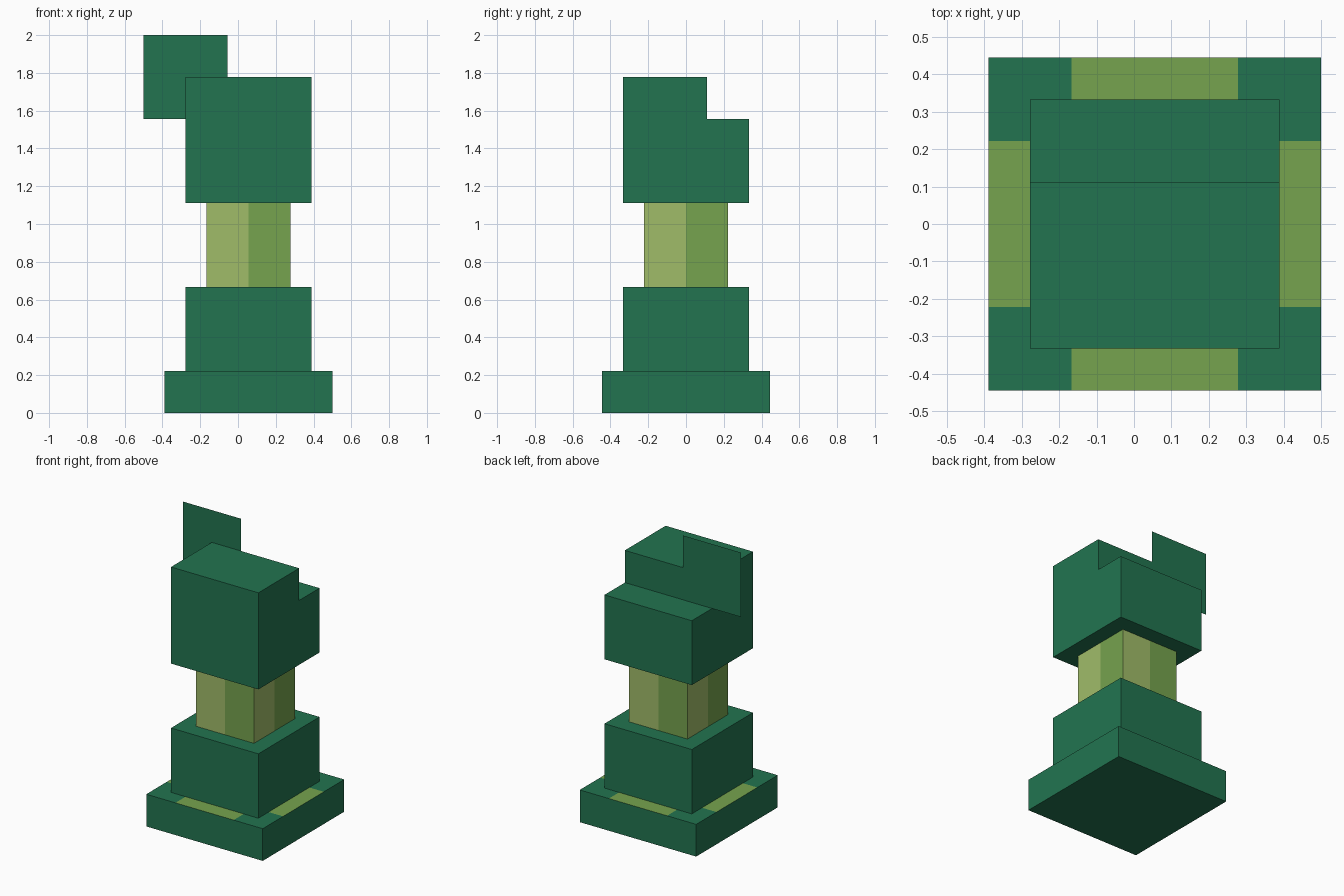
import bpy
import bmesh
from mathutils import Vector

if "Cube" in bpy.data.objects:
    bpy.data.objects.remove(bpy.data.objects["Cube"])

U = 1 / 9          # block module
CX = U / 2         # the column axis sits slightly right of centre


def material(name, rgb):
    def linear(v):
        v /= 255
        return v / 12.92 if v <= 0.04045 else ((v + 0.055) / 1.055) ** 2.4
    mat = bpy.data.materials.new(name)
    mat.diffuse_color = (*[linear(v) for v in rgb], 1)
    mat.use_nodes = True
    mat.node_tree.nodes["Principled BSDF"].inputs["Base Color"].default_value = mat.diffuse_color
    return mat


DARK = material("dark green", (34, 116, 80))
LEAF = material("leaf green", (118, 163, 78))
PALE = material("pale green", (160, 188, 105))


def finish(bm, name, mats):
    bm.normal_update()
    mesh = bpy.data.meshes.new(name)
    bm.to_mesh(mesh)
    bm.free()
    for mat in mats:
        mesh.materials.append(mat)
    obj = bpy.data.objects.new(name, mesh)
    bpy.context.collection.objects.link(obj)
    return obj


def box(half, z0, z1, cuts=()):
    """Square block on the column axis, sliced at the given x and y offsets."""
    bm = bmesh.new()
    bmesh.ops.create_cube(bm, size=1)
    for v in bm.verts:
        v.co = (CX + v.co.x * 2 * half, v.co.y * 2 * half,
                z0 + (v.co.z + 0.5) * (z1 - z0))
    for offset in cuts:
        for axis in (Vector((1, 0, 0)), Vector((0, 1, 0))):
            bmesh.ops.bisect_plane(
                bm, geom=bm.verts[:] + bm.edges[:] + bm.faces[:],
                plane_co=Vector((CX + offset, offset, 0)), plane_no=axis)
    bm.normal_update()
    return bm


# Base: dark corners, leaf green cross on the top
bm = box(4 * U, 0, 2 * U, (-2 * U, 2 * U))
for f in bm.faces:
    c = f.calc_center_median()
    corner = abs(c.x - CX) > 2 * U and abs(c.y) > 2 * U
    f.material_index = int(f.normal.z > 0.5 and not corner)
finish(bm, "base", (DARK, LEAF))

# Lower body
finish(box(3 * U, 2 * U, 6 * U), "lower_body", (DARK,))

# Neck: each side is pale on its left half and leaf green on its right half
bm = box(2 * U, 6 * U, 10 * U, (0,))
for f in bm.faces:
    right = Vector((0, 0, 1)).cross(f.normal)
    offset = f.calc_center_median() - Vector((CX, 0, 0))
    f.material_index = int(offset.dot(right) < -0.01)
finish(bm, "neck", (LEAF, PALE))

# Head: stepped side profile extruded across x
bm = bmesh.new()
profile = [(-3, 10), (3, 10), (3, 14), (1, 14), (1, 16), (-3, 16)]
face = bm.faces.new([bm.verts.new((CX - 3 * U, y * U, z * U)) for y, z in profile])
ext = bmesh.ops.extrude_face_region(bm, geom=[face], use_keep_orig=True)
bmesh.ops.translate(bm, vec=(6 * U, 0, 0),
                    verts=[g for g in ext["geom"] if isinstance(g, bmesh.types.BMVert)])
bmesh.ops.recalc_face_normals(bm, faces=bm.faces[:])
finish(bm, "head", (DARK,))

# Crest: paper-thin upright panel against the step of the head
bm = bmesh.new()
corners = [(-4.5, 14), (-4.5, 18), (-0.5, 18), (-0.5, 14)]
bm.faces.new([bm.verts.new((x * U, U + 0.001, z * U)) for x, z in corners])
finish(bm, "crest_panel", (DARK,))
